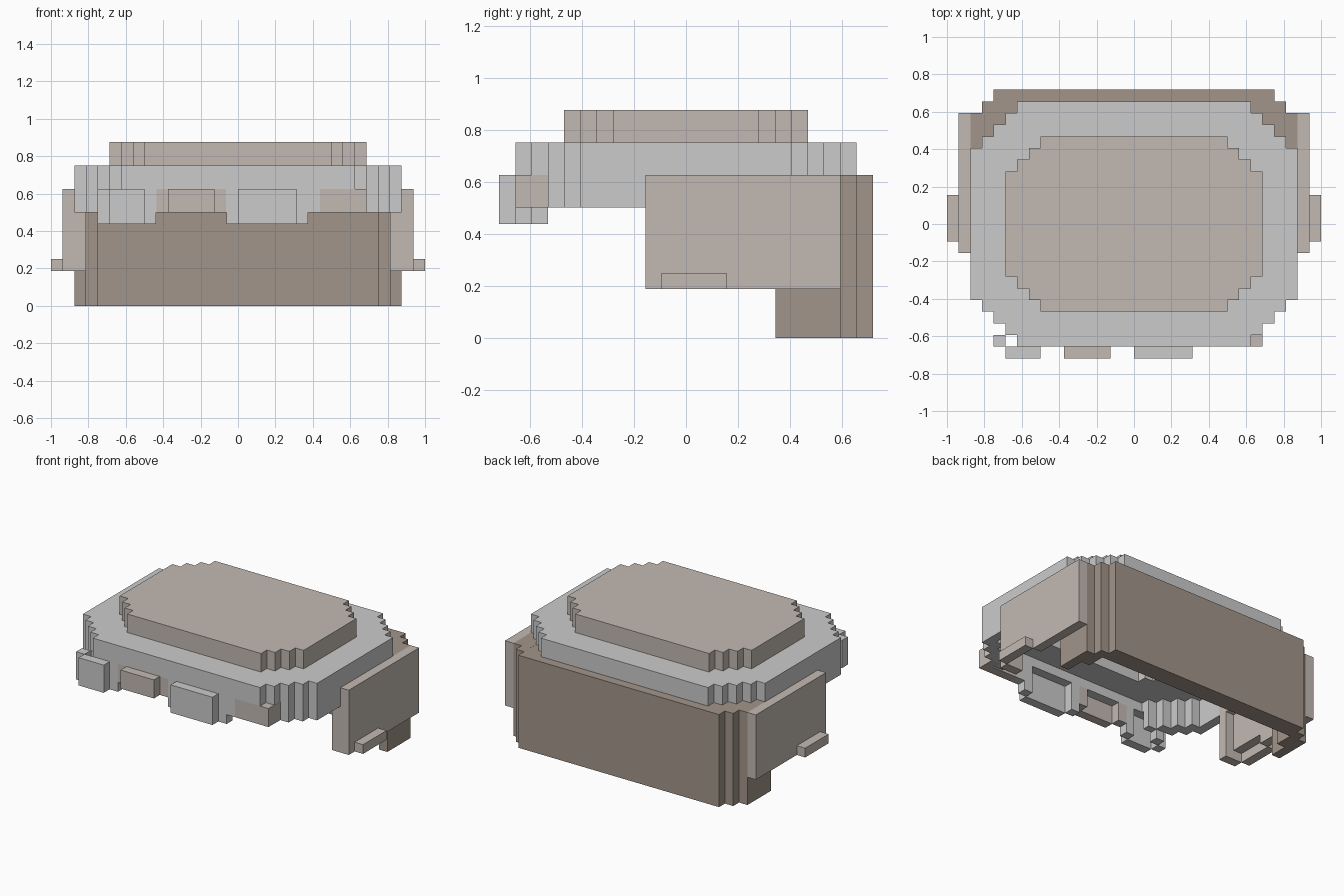
import bpy, bmesh

if "Cube" in bpy.data.objects:
    bpy.data.objects.remove(bpy.data.objects["Cube"])

U = 1 / 16  # block size; all measures below are in blocks


def material(name, rgb):
    m = bpy.data.materials.new(name)
    m.diffuse_color = (*rgb, 1)
    m.use_nodes = True
    m.node_tree.nodes["Principled BSDF"].inputs["Base Color"].default_value = m.diffuse_color
    return m


TAN = material("tan", (0.545, 0.49, 0.45))
BROWN = material("brown", (0.36, 0.30, 0.255))


def finish(name, bm, mat):
    bmesh.ops.recalc_face_normals(bm, faces=bm.faces)
    me = bpy.data.meshes.new(name)
    bm.to_mesh(me)
    bm.free()
    ob = bpy.data.objects.new(name, me)
    bpy.context.collection.objects.link(ob)
    if mat:
        me.materials.append(mat)
    return ob


def boxes(name, parts, mat=None, mirror=False):
    """One object from (x0, x1, y0, y1, z0, z1) boxes."""
    bm = bmesh.new()
    for x0, x1, y0, y1, z0, z1 in parts:
        for v in bmesh.ops.create_cube(bm, size=1)["verts"]:
            v.co.x = (x1 if v.co.x > 0 else x0) * U
            v.co.y = (y1 if v.co.y > 0 else y0) * U
            v.co.z = (z1 if v.co.z > 0 else z0) * U
    ob = finish(name, bm, mat)
    if mirror:
        md = ob.modifiers.new("mirror", "MIRROR")
        md.use_mirror_merge = False
    return ob


def stepped(hx, hy, n):
    """Rectangle outline with n stair steps on each corner."""
    q = []
    for i in range(n + 1):
        x, y = hx - i, hy - n + i
        if i:
            q.append((x, y - 1))
        q.append((x, y))
    return (q + [(-x, y) for x, y in q[::-1]]
            + [(-x, -y) for x, y in q] + [(x, -y) for x, y in q[::-1]])


def loft(name, loops, mat=None, closed=False):
    """Skin a list of (half x, half y, z) stepped loops."""
    n = 4 if closed else 3
    bm = bmesh.new()
    rings = [[bm.verts.new((x * U, y * U, z * U)) for x, y in stepped(hx, hy, n)]
             for hx, hy, z in loops]
    pairs = list(zip(rings, rings[1:]))
    if closed:
        pairs.append((rings[-1], rings[0]))
    else:
        bm.faces.new(rings[0])
        bm.faces.new(rings[-1])
    for a, b in pairs:
        for i in range(len(a)):
            j = (i + 1) % len(a)
            bm.faces.new((a[i], a[j], b[j], b[i]))
    return finish(name, bm, mat)


# Hollow cap: rim with a ledge, and the raised crown on top
rim = loft("cap_rim", [(14, 10.5, 8), (14, 10.5, 12), (10, 6.5, 12),
                       (10, 6.5, 11), (13, 9.5, 11), (13, 9.5, 8)], closed=True)
loft("crown", [(10, 6.5, 13), (10, 6.5, 12), (11, 7.5, 12), (11, 7.5, 14)], TAN)

# Openings in the rim behind the hollow fringe tufts
cutter = boxes("fringe_cutter", [(x0, x1, -11, -9.3, 7, 10)
                                 for x0, x1 in ((-12, -7), (-6.99, -1.01), (-1, 6), (7, 11.1))])
cutter.hide_render = True
cutter.hide_viewport = True
cut = rim.modifiers.new("openings", "BOOLEAN")
cut.operation = "DIFFERENCE"
cut.object = cutter

# Back wall with stepped corners and side arms
boxes("back_wall", [(-12, 12, 9.5, 11.5, 0, 10)], BROWN)
boxes("back_corners", [(12, 13, 7.5, 10.5, 0, 10),
                       (13, 14, 5.5, 9.5, 0, 10),
                       (9.5, 12, 7.5, 9.5, 8.02, 9.99)], BROWN, mirror=True)

# Thin side flaps with a turned-in front edge and a small hollow nub
boxes("side_flaps", [(14, 15, -2.5, 9.5, 4, 10),
                     (14, 15, -2.5, -1.5, 3, 4),
                     (14, 15, 2.5, 9.5, 3, 4),
                     (13, 14, -2.5, -1.5, 3, 10),
                     (15, 16, -1.5, 2.5, 3, 4)], TAN, mirror=True)

# Fringe tufts along the front, each open at the back
F, B = -10.5, -9.5
boxes("fringe_left", [(-12, -11, F, B, 7, 10), (-8, -7, F, B, 7, 10),
                      (-11, -10, B, -8.5, 7, 8), (-11, -8, -11.5, F, 7, 10)])
boxes("fringe_middle", [(-1, 0, F, B, 7, 10), (5, 6, F, B, 7, 10),
                        (0, 5, -11.5, F, 7, 10)])
boxes("fringe_tan", [(-7, -6, F, B, 8, 10), (-2, -1, F, B, 8, 10),
                     (-6, -2, -11.5, F, 8, 10), (7, 11, F, B, 8, 10),
                     (10, 11.01, B, -8.5, 8, 10)], TAN)
